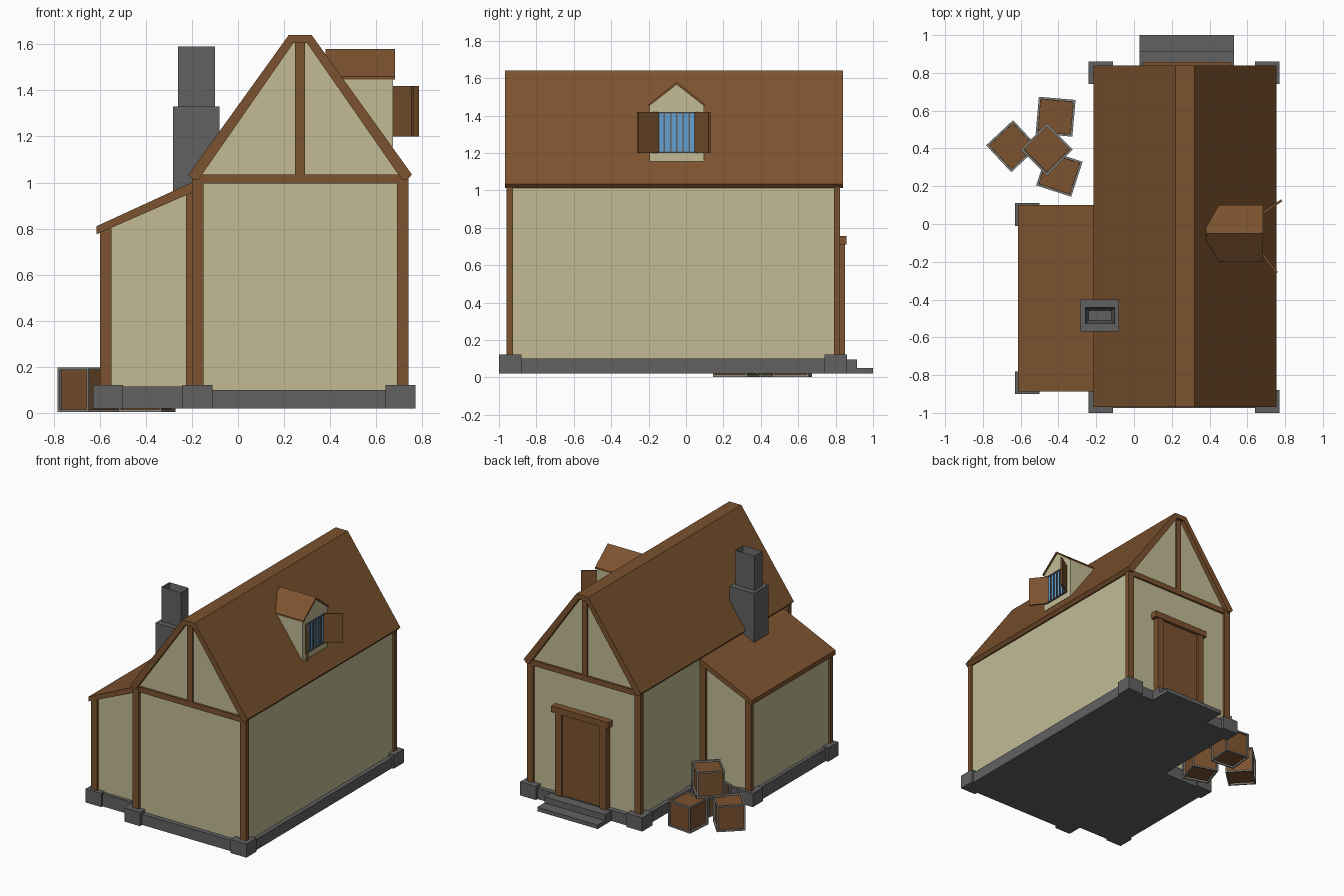
import bpy, bmesh
from math import radians
from mathutils import Matrix, Vector

if "Cube" in bpy.data.objects:
    bpy.data.objects.remove(bpy.data.objects["Cube"])


def material(name, r, g, b):
    m = bpy.data.materials.new(name)
    m.diffuse_color = (r, g, b, 1)
    m.use_nodes = True
    m.node_tree.nodes["Principled BSDF"].inputs["Base Color"].default_value = m.diffuse_color
    return m


WOOD = material("wood", 0.20, 0.085, 0.028)
PLASTER = material("plaster", 0.54, 0.50, 0.30)
STONE = material("stone", 0.12, 0.12, 0.12)
TRIM = material("crate_trim", 0.25, 0.24, 0.21)
GLASS = material("glass", 0.13, 0.36, 0.65)


def finish(name, bm, *mats):
    bmesh.ops.recalc_face_normals(bm, faces=bm.faces)
    me = bpy.data.meshes.new(name)
    bm.to_mesh(me)
    bm.free()
    for m in mats:
        me.materials.append(m)
    ob = bpy.data.objects.new(name, me)
    bpy.context.collection.objects.link(ob)
    return ob


def prism(name, pts, axis, a, b, mat):
    """Extrude a 2D profile along one axis from a to b."""
    place = {'x': lambda p, t: (t, p[0], p[1]),
             'y': lambda p, t: (p[0], t, p[1]),
             'z': lambda p, t: (p[0], p[1], t)}[axis]
    bm = bmesh.new()
    face = bm.faces.new([bm.verts.new(place(p, a)) for p in pts])
    ext = bmesh.ops.extrude_face_region(bm, geom=[face])
    move = Vector(place((0, 0), b - a))
    bmesh.ops.translate(bm, vec=move, verts=[v for v in ext['geom'] if isinstance(v, bmesh.types.BMVert)])
    return finish(name, bm, mat)


def box(name, x0, x1, y0, y1, z0, z1, mat):
    return prism(name, [(x0, y0), (x1, y0), (x1, y1), (x0, y1)], 'z', z0, z1, mat)


# Stone foundations with corner blocks
box("main_foundation", -0.21, 0.755, -0.975, 0.84, 0.02, 0.10, STONE)
box("annex_foundation", -0.61, -0.19, -0.885, 0.095, 0.02, 0.115, STONE)
for x in (-0.24, 0.64):
    for y in (-1.0, 0.74):
        box("main_corner_block", x, x + 0.13, y, y + 0.12, 0.02, 0.122, STONE)
for y in (-0.90, -0.01):
    box("annex_corner_block", -0.63, -0.50, y, y + 0.12, 0.02, 0.122, STONE)

# Back steps
box("upper_step", 0.03, 0.53, 0.80, 0.915, 0.02, 0.095, STONE)
box("lower_step", 0.03, 0.53, 0.80, 1.0, 0.02, 0.05, STONE)

# Main walls and roof
prism("main_walls", [(-0.18, 0.09), (0.725, 0.09), (0.725, 1.02), (0.30, 1.615),
                     (0.24, 1.615), (-0.18, 1.02)], 'y', -0.94, 0.805, PLASTER)
prism("main_roof", [(-0.215, 1.035), (0.22, 1.64), (0.32, 1.64), (0.755, 1.035), (0.735, 1.012),
                    (0.712, 1.012), (0.30, 1.605), (0.24, 1.605), (-0.172, 1.012), (-0.195, 1.012)],
      'y', -0.968, 0.84, WOOD)

# Main timber frame
for y0, y1 in ((-0.96, -0.925), (0.79, 0.823)):
    for x in (-0.20, 0.69):
        box("corner_post", x, x + 0.05, y0, y1, 0.11, 1.03, WOOD)
    box("gable_beam", -0.16, 0.70, y0 + 0.004, y1 - 0.004, 0.995, 1.035, WOOD)
    box("king_post", 0.247, 0.29, y0 + 0.006, y1 - 0.006, 1.03, 1.61, WOOD)

# Lean-to annex
prism("annex_walls", [(-0.585, 0.1), (-0.17, 0.1), (-0.17, 0.985), (-0.585, 0.80)],
      'y', -0.86, 0.075, PLASTER)
prism("annex_roof", [(-0.615, 0.81), (-0.18, 1.01), (-0.18, 0.965), (-0.615, 0.775)],
      'y', -0.887, 0.10, WOOD)
for y in (-0.88, 0.06):
    box("annex_post", -0.60, -0.55, y, y + 0.03, 0.11, 0.80, WOOD)
    box("annex_wall_post", -0.225, -0.175, y, y + 0.03, 0.11, 0.97, WOOD)

# Back door with frame
box("door", 0.11, 0.44, 0.80, 0.835, 0.09, 0.72, WOOD)
for x in (0.065, 0.435):
    box("door_post", x, x + 0.055, 0.80, 0.85, 0.09, 0.72, WOOD)
box("door_lintel", 0.045, 0.515, 0.80, 0.857, 0.71, 0.757, WOOD)

# Chimney with hollow top
box("chimney_base", -0.283, -0.08, -0.57, -0.40, 0.85, 1.33, STONE)
bm = bmesh.new()
bmesh.ops.create_cube(bm, size=1, matrix=Matrix.Translation((-0.18, -0.485, 1.455))
                      @ Matrix.Diagonal((0.16, 0.09, 0.27, 1)))
top = max(bm.faces, key=lambda f: f.calc_center_median().z)
bmesh.ops.inset_region(bm, faces=[top], thickness=0.026)
bmesh.ops.translate(bm, vec=(0, 0, -0.12), verts=top.verts)
finish("chimney_flue", bm, STONE)

# Dormer on the right slope
prism("dormer_walls", [(-0.195, 1.155), (0.095, 1.155), (0.095, 1.455), (-0.05, 1.565), (-0.195, 1.455)],
      'x', 0.39, 0.672, PLASTER)
prism("dormer_roof", [(-0.20, 1.46), (-0.05, 1.58), (0.10, 1.46), (0.10, 1.448), (-0.05, 1.565), (-0.20, 1.448)],
      'x', 0.38, 0.682, WOOD)
box("window_glass", 0.65, 0.675, -0.15, 0.05, 1.20, 1.42, GLASS)
for i in range(5):
    y = -0.115 + i * 0.033
    box("window_bar", 0.67, 0.682, y - 0.004, y + 0.004, 1.20, 1.42, STONE)
for z in (1.20, 1.412):
    box("window_rail", 0.67, 0.682, -0.15, 0.05, z, z + 0.008, STONE)
for name, a, b in (("left_shutter", (0.67, -0.148), (0.757, -0.258)),
                   ("right_shutter", (0.67, 0.05), (0.782, 0.125))):
    a, b = Vector(a), Vector(b)
    n = (b - a).orthogonal().normalized() * 0.006
    prism(name, [a - n, b - n, b + n, a + n], 'z', 1.20, 1.42, WOOD)


# Crates with a grey rim and sunken wooden panels
def crate(name, x, y, z, angle, size=0.195):
    bm = bmesh.new()
    bmesh.ops.create_cube(bm, size=size)
    panels = list(bm.faces)
    bmesh.ops.inset_individual(bm, faces=panels, thickness=0.016)
    bmesh.ops.inset_individual(bm, faces=panels, thickness=0.001, depth=-0.012)
    for f in panels:
        f.material_index = 1
    ob = finish(name, bm, TRIM, WOOD)
    ob.location = (x, y, z + size / 2)
    ob.rotation_euler.z = radians(angle)


crate("back_crate", -0.415, 0.568, 0.003, -5)
crate("left_crate", -0.645, 0.412, 0.003, 43)
crate("front_crate", -0.395, 0.267, 0.003, -18)
crate("top_crate", -0.462, 0.395, 0.198, 45)
